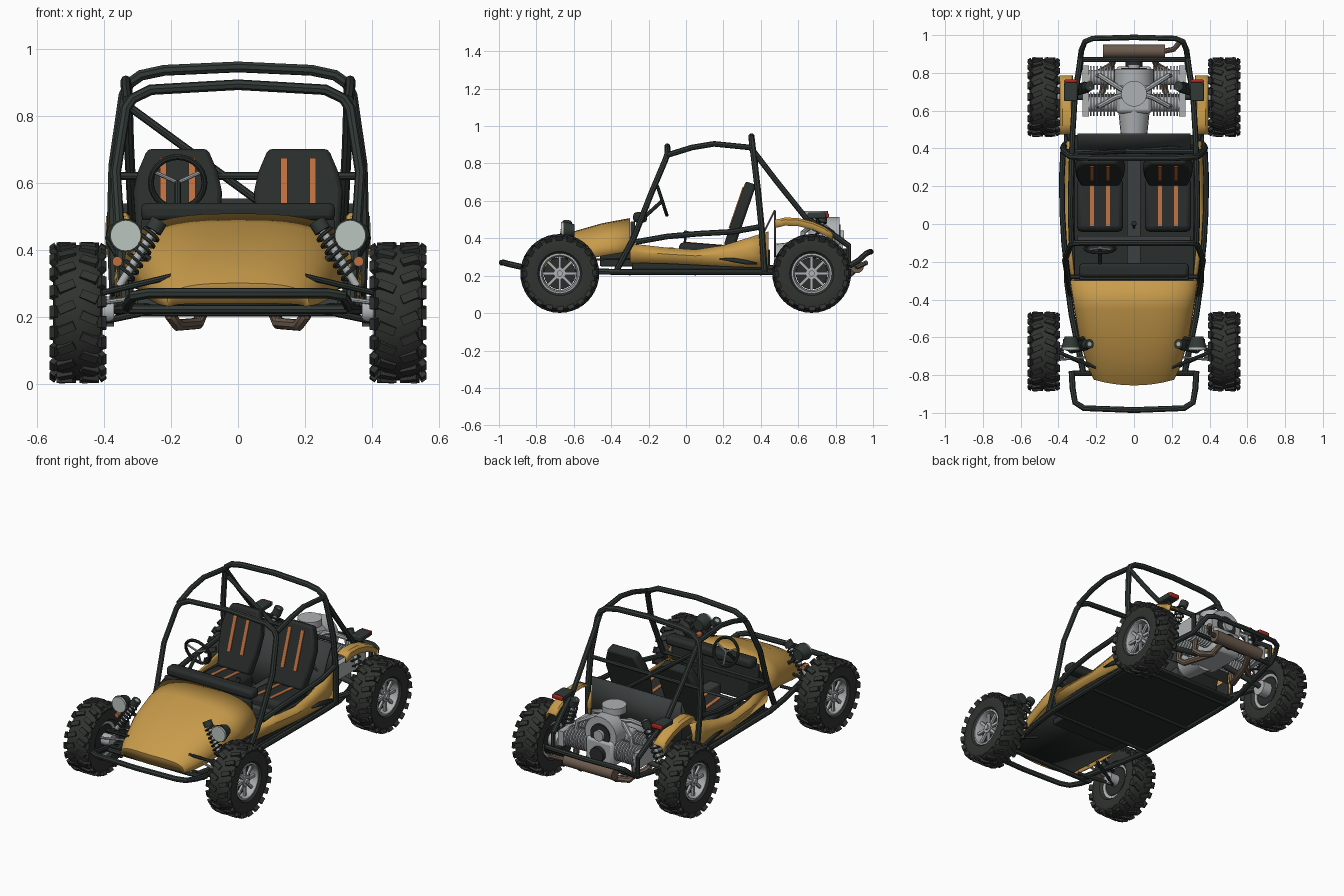
import bpy, bmesh, math
from math import sin, cos, pi, radians
from mathutils import Vector, Matrix, Euler

cube = bpy.data.objects.get("Cube")
if cube:
    bpy.data.objects.remove(cube)


def material(name, *rgb, metal=0.0, rough=0.5):
    m = bpy.data.materials.new(name)
    m.use_nodes = True
    m.diffuse_color = (*rgb, 1)
    node = next(n for n in m.node_tree.nodes if n.type == 'BSDF_PRINCIPLED')
    node.inputs["Base Color"].default_value = (*rgb, 1)
    node.inputs["Metallic"].default_value = metal
    node.inputs["Roughness"].default_value = rough
    return m


PAINT = material("yellow_paint", .58, .33, .07)
FRAME = material("frame_black", .03, .04, .036)
RUBBER = material("rubber", .03, .033, .03, rough=.8)
TRIM = material("dark_trim", .022, .026, .025, rough=.8)
PANEL = material("grey_panel", .045, .05, .05)
STEEL = material("steel", .42, .44, .45)
ORANGE = material("orange", .5, .16, .05)
EXHAUST = material("exhaust_brown", .15, .105, .075)
RED = material("red_lens", .4, .02, .015)
GLASS = material("lamp_glass", .5, .56, .53)


def place(name, me, mat, mirror=False, bevel=0, thick=0):
    me.shade_smooth()
    me.set_sharp_from_angle(angle=radians(38))
    me.materials.clear()
    me.materials.append(mat)
    ob = bpy.data.objects.new(name, me)
    bpy.context.scene.collection.objects.link(ob)
    if thick:
        s = ob.modifiers.new("Thickness", 'SOLIDIFY')
        s.thickness, s.offset = thick, 0
    if bevel:
        b = ob.modifiers.new("Bevel", 'BEVEL')
        b.width, b.segments = bevel, 2
    if mirror:
        ob.modifiers.new("Mirror", 'MIRROR')
    return ob


def finish(name, bm, mat, **kw):
    bmesh.ops.recalc_face_normals(bm, faces=bm.faces)
    me = bpy.data.meshes.new(name)
    bm.to_mesh(me)
    bm.free()
    return place(name, me, mat, **kw)


def add_box(bm, matrix, size):
    bmesh.ops.create_cube(bm, size=1, matrix=matrix @ Matrix.Diagonal((*size, 1)))


def add_cyl(bm, a, b, r1, r2=None, seg=20):
    a, b = Vector(a), Vector(b)
    rot = (b - a).to_track_quat('Z', 'Y').to_matrix().to_4x4()
    bmesh.ops.create_cone(bm, cap_ends=True, segments=seg, radius1=r1, radius2=r1 if r2 is None else r2,
                          depth=(b - a).length, matrix=Matrix.Translation((a + b) / 2) @ rot)


def box(name, pos, size, mat, rot=(0, 0, 0), bevel=.006, **kw):
    bm = bmesh.new()
    add_box(bm, Matrix.Translation(pos) @ Euler(rot).to_matrix().to_4x4(), size)
    return finish(name, bm, mat, bevel=bevel, **kw)


def cyl(name, a, b, r, mat, r2=None, seg=20, **kw):
    bm = bmesh.new()
    add_cyl(bm, a, b, r, r2, seg)
    return finish(name, bm, mat, **kw)


def tube(name, pts, r, mat=FRAME, mirror=False, closed=False, res=2):
    cu = bpy.data.curves.new(name, 'CURVE')
    cu.dimensions, cu.bevel_depth, cu.bevel_resolution, cu.use_fill_caps = '3D', r, res, True
    sp = cu.splines.new('POLY')
    sp.points.add(len(pts) - 1)
    for p, co in zip(sp.points, pts):
        p.co = (*co, 1)
    sp.use_cyclic_u = closed
    ob = bpy.data.objects.new(name + "_path", cu)
    me = bpy.data.meshes.new_from_object(ob)
    bpy.data.objects.remove(ob)
    return place(name, me, mat, mirror=mirror)


def sheet(name, rows, mat, thick=.01, **kw):
    bm = bmesh.new()
    grid = [[bm.verts.new(p) for p in row] for row in rows]
    for a, b in zip(grid, grid[1:]):
        for i in range(len(a) - 1):
            bm.faces.new((a[i], a[i + 1], b[i + 1], b[i]))
    return finish(name, bm, mat, thick=thick, **kw)


def both(half):
    return half + [(-x, y, z) for x, y, z in reversed(half) if x > 0]


def lathe(bm, profile, steps=40):
    vs = [bm.verts.new((x, 0, r)) for x, r in profile]
    es = [bm.edges.new(e) for e in zip(vs, vs[1:])]
    bmesh.ops.spin(bm, geom=vs + es, axis=(1, 0, 0), cent=(0, 0, 0), angle=2 * pi, steps=steps)
    bmesh.ops.remove_doubles(bm, verts=bm.verts, dist=1e-5)


# Wheels: tyre with staggered lugs, rim ring, spokes and hub
bm = bmesh.new()
side = [(.055, .105), (.07, .118), (.074, .16), (.068, .188), (.045, .199), (0, .202)]
lathe(bm, side + [(-x, r) for x, r in side[-2::-1]] + [side[0]])
for i in range(20):
    for s in (-1, 1):
        spin = Matrix.Rotation(2 * pi * (i + .25 * s) / 20, 4, 'X')
        add_box(bm, spin @ Matrix.Translation((s * .034, 0, .201)) @ Matrix.Rotation(s * .4, 4, 'Z'), (.052, .026, .018))
        add_box(bm, spin @ Matrix.Translation((s * .068, .012, .188)) @ Matrix.Rotation(s * .6, 4, 'Y'), (.018, .034, .034))
tyre = finish("tyre", bm, RUBBER)
bm = bmesh.new()
lathe(bm, [(-.055, .108), (.06, .108), (.062, .098), (.045, .09), (-.05, .088), (-.055, .108)])
for i in range(8):
    add_box(bm, Matrix.Rotation(i * pi / 4, 4, 'X') @ Matrix.Translation((.04, 0, .058)), (.014, .016, .075))
add_cyl(bm, (0, 0, 0), (.052, 0, 0), .032)
add_cyl(bm, (.05, 0, 0), (.062, 0, 0), .016)
rim = finish("rim", bm, STEEL)
drum = cyl("brake_drum", (-.05, 0, 0), (.015, 0, 0), .085, TRIM, seg=28)
for part in (tyre, rim, drum):
    base = part.name
    for end, y in (("front", -.675), ("rear", .672)):
        for hand, s in (("left", 1), ("right", -1)):
            ob = bpy.data.objects.new(f"{end}_{hand}_{base}", part.data)
            bpy.context.scene.collection.objects.link(ob)
            ob.location = (s * .478, y, .212)
            ob.rotation_euler.z = 0 if s > 0 else pi
    bpy.data.objects.remove(part)

# Roll cage
tube("main_hoop", both([(.365, .42, .22), (.375, .405, .45), (.37, .385, .65), (.34, .36, .86), (.325, .355, .895),
                        (.29, .353, .92), (.22, .35, .935), (0, .35, .945)]), .017)
tube("front_hoop", both([(.335, -.37, .23), (.35, -.28, .4), (.365, -.19, .63), (.335, -.11, .82), (.315, -.1, .85),
                         (.26, -.1, .877), (0, -.1, .892)]), .016)
tube("roof_rail", [(.33, -.1, .845), (.335, .03, .885), (.335, .15, .905), (.33, .35, .885)], .015, mirror=True)
tube("rear_brace", [(.33, .35, .88), (.325, .48, .71), (.315, .64, .51), (.3, .76, .44), (.285, .87, .36)], .015, mirror=True)
tube("side_rail", [(.352, -.27, .38), (.37, -.1, .41), (.38, .07, .425), (.382, .25, .435), (.375, .39, .46)], .015, mirror=True)
tube("sill_rail", [(.27, -.78, .225), (.33, -.48, .222), (.355, -.3, .22), (.36, .3, .22), (.355, .47, .22), (.28, .87, .25)],
     .016, mirror=True)
tube("shoulder_bar", [(-.37, .385, .62), (.37, .385, .62)], .012)
tube("diagonal_brace", [(-.33, .37, .83), (.34, .41, .34)], .012)
tube("hood_bar", [(-.35, -.28, .4), (.35, -.28, .4)], .012)
tube("front_bumper", both([(.33, -.78, .23), (.325, -.87, .245), (.312, -.945, .262), (.265, -.975, .27), (0, -.985, .27)]), .016)
tube("front_crossbar", [(-.325, -.79, .222), (.325, -.79, .222)], .014)
tube("rear_bumper", both([(.285, .87, .25), (.278, .92, .28), (.26, .965, .32), (.22, .982, .328), (0, .988, .328)]), .015)
tube("rear_crossbar", [(-.285, .87, .25), (.285, .87, .25)], .013)
tube("rear_upright", [(.285, .87, .25), (.285, .87, .37)], .013, mirror=True)

# Nose shell lofted along its length
rows = []
for y, w, top, bot in ((-.3, .335, .503, .33), (-.45, .312, .475, .305), (-.6, .287, .432, .275), (-.72, .26, .38, .25),
                       (-.8, .235, .335, .237), (-.85, .21, .298, .232), (-.845, .2, .24, .23)):
    row = []
    for i in range(21):
        c, s = cos(pi * i / 20), sin(pi * i / 20)
        x = math.copysign(abs(c) ** .7, c)
        row.append((w * x, y + .03 * x * x * (y < -.7), bot + (top - bot) * max(s, 0) ** .65))
    rows.append(row)
sheet("nose_shell", rows, PAINT)
sheet("nose_underside", [[(-w, y, z), (w, y, z)] for y, w, z in ((-.82, .2, .237), (-.6, .27, .285), (-.3, .32, .29))], TRIM)
box("footwell", (0, -.37, .33), (.44, .18, .16), TRIM)

# Side panels and their vents
sheet("side_panel", [[(x - .015, y, top), (x + .008, y, top * .6 + bot * .4), (x, y, bot)] for y, top, bot, x in (
    (-.3, .37, .27, .33), (-.1, .347, .265, .35), (.05, .337, .258, .357), (.2, .36, .25, .357),
    (.33, .4, .245, .352), (.44, .435, .245, .345))], PAINT, mirror=True)
sheet("side_vent", [[(.372, y, z + h), (.372, y, z - h)] for y, z, h in (
    (.18, .29, .002), (.25, .284, .012), (.32, .272, .012), (.38, .265, .004))], TRIM, mirror=True)

# Floor, tunnel, firewall, dash
box("floor_pan", (0, .08, .222), (.68, .78, .018), TRIM)
for y in (-.3, .05, .4):
    tube("floor_crossbar", [(-.35, y, .212), (.35, y, .212)], .011)
box("centre_tunnel", (0, .07, .27), (.075, .7, .08), PANEL)
box("inner_wall", (.322, .08, .285), (.02, .74, .11), TRIM, mirror=True)
box("front_bulkhead", (0, -.08, .29), (.6, .035, .12), PANEL)
sheet("firewall", [[(-.3, y, z), (.3, y, z)] for y, z in ((.35, .24), (.39, .38), (.475, .55))], PANEL)
sheet("engine_divider", [[(-.3, .475, z), (.3, .475, z)] for z in (.3, .55)], PANEL)
box("dashboard", (0, -.245, .512), (.58, .075, .055), TRIM, bevel=.018)
box("dash_face", (0, -.285, .43), (.58, .025, .12), TRIM)
tube("gear_lever", [(0, -.02, .3), (0, 0, .42)], .006)
cyl("gear_knob", (0, -.002, .415), (0, .004, .44), .013, TRIM, seg=12)

# Seats with orange stripes
lean = Matrix.Translation((.18, .2, .36)) @ Matrix.Rotation(radians(-19), 4, 'X')
bm = bmesh.new()
outline = [(.105, 0), (.125, .12), (.132, .23), (.12, .29), (.09, .365)]
outline += [(-x, z) for x, z in reversed(outline)]
face = bm.faces.new([bm.verts.new((x, 0, z)) for x, z in outline])
geom = bmesh.ops.extrude_face_region(bm, geom=[face])["geom"]
bmesh.ops.translate(bm, vec=(0, .06, 0), verts=[v for v in geom if isinstance(v, bmesh.types.BMVert)])
bm.transform(lean)
finish("seat_back", bm, TRIM, bevel=.014, mirror=True)
box("seat_cushion", (.18, .1, .325), (.245, .28, .09), TRIM, rot=(-.08, 0, 0), bevel=.025, mirror=True)
bm = bmesh.new()
for x in (-.043, .043):
    add_box(bm, lean @ Matrix.Translation((x, -.001, .215)), (.02, .008, .23))
    add_box(bm, Matrix.Translation((.18 + x, .1, .37)) @ Matrix.Rotation(-.08, 4, 'X'), (.02, .22, .006))
finish("seat_stripes", bm, ORANGE, mirror=True)

# Steering wheel
hub, axis = Vector((-.18, -.127, .6)), Vector((0, -.95, -.31)).normalized()
up = axis.cross(Vector((1, 0, 0)))
ring = [hub + .08 * (Vector((cos(a), 0, 0)) + up * sin(a)) for a in [2 * pi * i / 28 for i in range(28)]]
tube("steering_wheel", ring, .009, TRIM, closed=True)
for i in (2, 12, 21):
    tube("steering_spoke", [hub, ring[i]], .006, STEEL)
tube("steering_column", [hub, (-.18, -.26, .48)], .01)


def shock(name, a, b):
    a, b = Vector(a), Vector(b)
    q = (b - a).to_track_quat('Z', 'Y')
    coil = [a.lerp(b, .15 + .7 * i / 84) + q @ Vector((.026 * cos(i * pi / 6), .026 * sin(i * pi / 6), 0)) for i in range(85)]
    tube(name + "_spring", coil, .0055, mirror=True, res=1)
    cyl(name + "_damper", a, b, .012, STEEL, seg=12, mirror=True)
    cyl(name + "_cap", a, a.lerp(b, .15), .026, FRAME, seg=14, mirror=True)


# Suspension
shock("front_shock", (.235, -.635, .485), (.355, -.66, .29))
shock("rear_shock", (.235, .73, .525), (.335, .7, .25))
for y in (-.76, -.59):
    tube("front_upper_arm", [(.2, y, .32), (.41, -.675, .27)], .009, mirror=True)
    tube("front_lower_arm", [(.22, y, .225), (.41, -.675, .185)], .01, mirror=True)
tube("tie_rod", [(.2, -.7, .27), (.42, -.72, .24)], .007, STEEL, mirror=True)
cyl("front_hub", (.37, -.675, .215), (.46, -.675, .215), .035, STEEL, mirror=True)
tube("trailing_arm", [(.33, .43, .24), (.38, .6, .235), (.41, .672, .215)], .017, mirror=True)
cyl("rear_axle", (.05, .672, .27), (.46, .672, .213), .016, FRAME, mirror=True)
cyl("rear_hub", (.37, .672, .215), (.44, .672, .215), .045, STEEL, mirror=True)

# Lamps and rear fenders
cyl("headlight_shell", (.335, -.655, .442), (.335, -.595, .442), .05, FRAME, r2=.032, mirror=True)
cyl("headlight_lens", (.335, -.668, .442), (.335, -.652, .442), .046, GLASS, mirror=True)
tube("headlight_bracket", [(.335, -.61, .44), (.29, -.61, .39), (.25, -.6, .36)], .01, mirror=True)
cyl("turn_signal", (.36, -.65, .365), (.36, -.61, .365), .015, ORANGE, mirror=True)
sheet("rear_fender", [[(.325, y, z - .01), (.335, y, z), (.378, y, z), (.39, y, z - .01), (.392, y, z - .04)] for y, z in (
    (.475, .495), (.53, .508), (.6, .505), (.68, .485), (.74, .458), (.785, .425))], PAINT, thick=.007, mirror=True)
box("tail_light_housing", (.335, .7, .522), (.07, .1, .03), FRAME, mirror=True)
box("tail_light", (.335, .756, .522), (.07, .016, .026), RED, mirror=True)
tube("tail_light_stay", [(.335, .7, .515), (.31, .71, .46)], .01, mirror=True)

# Engine: case, gearbox, finned cylinders, fan shroud, intake
cyl("gearbox", (0, .47, .3), (0, .62, .3), .07, STEEL, r2=.085)
box("crankcase", (0, .71, .31), (.19, .25, .15), STEEL, bevel=.02)
bm = bmesh.new()
for y in (.635, .775):
    add_cyl(bm, (.08, y, .325), (.25, y, .325), .04)
    for i in range(8):
        add_cyl(bm, (.1 + i * .018, y, .325), (.108 + i * .018, y, .325), .062)
add_box(bm, Matrix.Translation((.255, .705, .325)), (.035, .27, .09))
finish("cylinder_bank", bm, STEEL, mirror=True)
cyl("fan_shroud", (0, .73, .41), (0, .82, .41), .105, STEEL, seg=32)
cyl("fan_intake", (0, .81, .41), (0, .827, .41), .065, TRIM)
cyl("fan_hub", (0, .82, .41), (0, .845, .41), .032, STEEL)
cyl("pulley", (0, .83, .3), (0, .862, .3), .045, TRIM)
cyl("air_filter", (0, .69, .505), (0, .69, .545), .068, STEEL, seg=28)
cyl("carburettor", (0, .69, .38), (0, .69, .51), .035, STEEL)
for y in (.625, .785):
    tube("intake_pipe", [(.03, .69, .45), (.1, .7 + (y - .7) * .4, .465), (.18, y, .43), (.19, y, .36)], .014, STEEL, mirror=True)

# Exhaust
for y in (.635, .775):
    tube("exhaust_header", [(.19, y, .29), (.2, y, .2), (.18, y + .03, .175), (.12, .84, .18), (.1, .9, .23)], .018, EXHAUST, mirror=True)
cyl("muffler", (-.165, .915, .25), (.165, .915, .25), .036, EXHAUST)
tube("tail_pipe", [(.16, .915, .25), (.21, .925, .25), (.245, .965, .27)], .014, EXHAUST)
